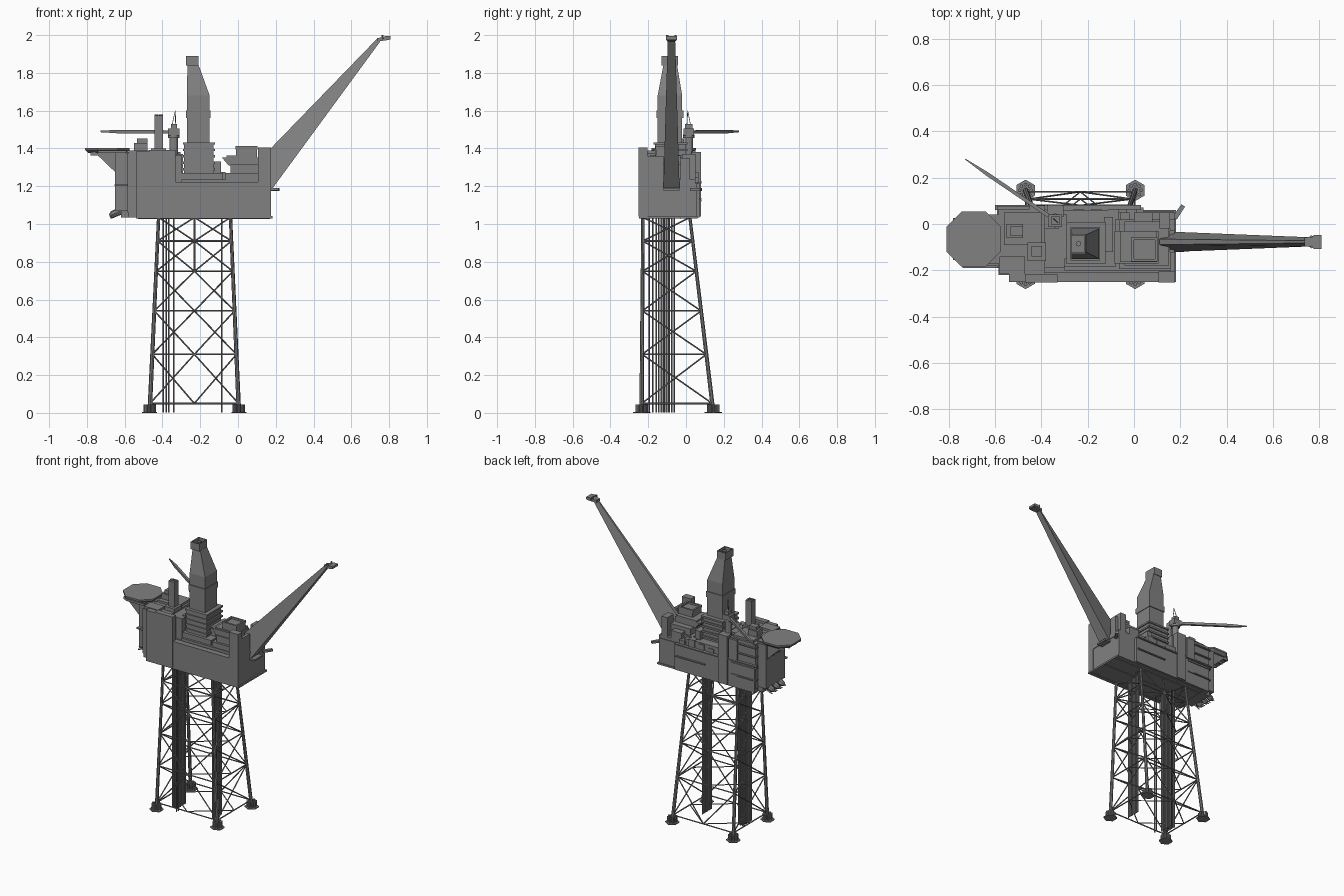
import bpy, bmesh, math
from mathutils import Vector, Matrix

# Dark grey paint shared by all parts
paint = bpy.data.materials.new("dark_grey")
paint.diffuse_color = (.22, .22, .22, 1)


class Part:
    """Collects simple solids into one named mesh object."""
    def __init__(self, name):
        self.name, self.bm = name, bmesh.new()

    def box(self, x0, x1, y0, y1, z0, z1):
        m = Matrix.Translation(((x0 + x1) / 2, (y0 + y1) / 2, (z0 + z1) / 2)) @ \
            Matrix.Diagonal((x1 - x0, y1 - y0, z1 - z0, 1))
        bmesh.ops.create_cube(self.bm, size=1, matrix=m)
        return self

    def tube(self, p, q, r, n=6, r2=None):
        p, q = Vector(p), Vector(q)
        d = q - p
        m = Matrix.Translation((p + q) / 2) @ d.to_track_quat('Z', 'Y').to_matrix().to_4x4()
        bmesh.ops.create_cone(self.bm, cap_ends=True, segments=n, radius1=r,
                              radius2=r if r2 is None else r2, depth=d.length, matrix=m)
        return self

    def loft(self, *rings):
        vs = [[self.bm.verts.new(c) for c in ring] for ring in rings]
        n = len(vs[0])
        for a, b in zip(vs, vs[1:]):
            for i in range(n):
                self.bm.faces.new((a[i], a[(i + 1) % n], b[(i + 1) % n], b[i]))
        self.bm.faces.new(vs[0][::-1])
        self.bm.faces.new(vs[-1])
        return self

    def done(self):
        bmesh.ops.recalc_face_normals(self.bm, faces=self.bm.faces[:])
        me = bpy.data.meshes.new(self.name)
        self.bm.to_mesh(me)
        self.bm.free()
        me.materials.append(paint)
        bpy.context.collection.objects.link(bpy.data.objects.new(self.name, me))


def rect(x0, x1, y0, y1, z):
    return [(x0, y0, z), (x1, y0, z), (x1, y1, z), (x0, y1, z)]


# Jacket legs: bottom and top points, in order around the plan
FEET = [(-.468, -.235), (.005, -.235), (.005, .145), (-.468, .145)]
TOPS = [(-.42, -.228), (-.04, -.228), (-.04, .02), (-.42, .02)]


def leg(i, z):
    t = z / 1.04
    return Vector((FEET[i][0] * (1 - t) + TOPS[i][0] * t,
                   FEET[i][1] * (1 - t) + TOPS[i][1] * t, z))


legs, braces, feet = Part("jacket_legs"), Part("jacket_braces"), Part("pile_feet")
levels = [.05, .31, .54, .75, .91, 1.035]
for i in range(4):
    j = (i + 1) % 4
    legs.tube(leg(i, 0), leg(i, 1.04), .012, 8, .009)
    for k, z in enumerate(levels):
        braces.tube(leg(i, z), leg(j, z), .0045)
        if k < 5:
            z2 = levels[k + 1]
            if i % 2:  # crossed braces on the sides
                braces.tube(leg(i, z), leg(j, z2), .004)
                braces.tube(leg(j, z), leg(i, z2), .004)
            else:      # alternating chevrons on front and back
                lo, hi = (z, z2) if (k + i // 2) % 2 == 0 else (z2, z)
                apex = (leg(i, hi) + leg(j, hi)) / 2
                braces.tube(leg(i, lo), apex, .004)
                braces.tube(leg(j, lo), apex, .004)
        # plan bracing diamond
        a = (leg(i, z) + leg(j, z)) / 2
        b = (leg(j, z) + leg((j + 1) % 4, z)) / 2
        braces.tube(a, b, .0035)
    # pile sleeves on a mud mat
    c = leg(i, 0)
    feet.tube(c, c + Vector((0, 0, .006)), .046, 6)
    for k in range(8):
        a = k * math.pi / 4
        o = c + Vector((.025 * math.cos(a), .025 * math.sin(a), 0))
        feet.tube(o, o + Vector((0, 0, .045)), .008, 8)
for i in (0, 2):
    j = i + 1
    braces.tube((leg(i, .75) + leg(j, .75)) / 2, (leg(i, 1.035) + leg(j, 1.035)) / 2, .005)
legs.done(); braces.done(); feet.done()

# Conductor pipes and risers
cond = Part("conductor_pipes")
for x in (-.395, -.381, -.366, -.085):
    for k in range(8):
        y = -.157 + k * .0135
        cond.tube((x, y, .003), (x, y, 1.04), .0045, 6)
for y in (-.195, -.176):
    cond.tube((-.34, y, .003), (-.34, y, 1.04), .004)
cond.done()

# Main deck box with edge flanges and underside beams
deck = Part("main_deck")
deck.box(-.58, .172, -.22, .055, 1.035, 1.215)
deck.box(-.58, .04, .05, .072, 1.035, 1.215)
deck.box(-.54, .182, -.25, .06, 1.03, 1.042)
deck.box(-.54, .172, -.25, -.21, 1.04, 1.222)
deck.box(-.30, .175, -.20, .05, 1.2, 1.235)
for y in (-.228, -.09, .02):
    deck.box(-.53, .17, y - .008, y + .008, 1.026, 1.035)
deck.done()

# Tall wind walls on the front
walls = Part("wind_walls")
walls.box(-.54, -.33, -.25, -.215, 1.04, 1.385)
walls.box(-.47, -.33, -.252, -.215, 1.04, 1.392)
walls.box(.105, .176, -.252, -.205, 1.04, 1.405)
walls.box(.155, .176, -.21, -.12, 1.2, 1.36)
walls.box(.155, .176, -.03, .02, 1.2, 1.35)
walls.done()

# Accommodation block with stepped roof
acc = Part("accommodation_block")
acc.box(-.585, -.385, -.22, .065, 1.06, 1.375)
acc.box(-.39, -.30, -.19, -.02, 1.2, 1.365)
acc.box(-.58, -.47, -.215, -.14, 1.37, 1.39)
acc.box(-.56, -.40, -.09, .05, 1.37, 1.39)
acc.box(-.55, -.48, -.06, .0, 1.385, 1.43)
acc.box(-.535, -.48, -.05, -.01, 1.43, 1.452)
acc.box(-.46, -.38, -.16, -.08, 1.37, 1.40)
acc.box(-.45, -.385, .03, .08, 1.22, 1.37)
for z in (1.12, 1.2, 1.28, 1.345):
    acc.box(-.592, -.40, -.12, .078, z, z + .007)
acc.box(-.65, -.58, -.17, .04, 1.07, 1.375)
acc.box(-.655, -.58, -.19, -.17, 1.2, 1.21)
acc.done()

# Exhaust stack
stack = Part("exhaust_stack")
stack.box(-.443, -.396, -.14, -.095, 1.38, 1.575)
for x in (-.432, -.407):
    stack.tube((x, -.117, 1.57), (x, -.117, 1.58), .01, 8)
stack.done()

# Octagonal helicopter deck with brackets
heli = Part("helideck")


def octagon(h, z):
    c = h * .45
    return [(-.692 + a, -.065 + b, z) for a, b in
            ((-h, -c), (-c, -h), (c, -h), (h, -c), (h, c), (c, h), (-c, h), (-h, c))]


heli.loft(octagon(.10, 1.375), octagon(.118, 1.392), octagon(.118, 1.403))
for y in (-.15, -.095, -.035, .02):
    heli.loft([(-.645, y - .006, 1.27), (-.645, y - .006, 1.385), (-.765, y - .006, 1.385)],
              [(-.645, y + .006, 1.27), (-.645, y + .006, 1.385), (-.765, y + .006, 1.385)])
    heli.box(-.78, -.57, y - .005, y + .005, 1.362, 1.38)
heli.box(-.74, -.59, -.19, -.178, 1.375, 1.39)
heli.done()

# Free-fall lifeboats on sloped ramps
boats = Part("lifeboats")
for y in (-.12, -.065, -.01):
    boats.tube((-.665, y, 1.05), (-.59, y, 1.085), .019, 8)
    boats.tube((-.68, y, 1.043), (-.665, y, 1.05), .008, 8, .019)
    for s in (-.02, .02):
        boats.tube((-.675, y + s, 1.032), (-.58, y + s, 1.07), .005, 4)
boats.box(-.62, -.575, -.15, .03, 1.035, 1.08)
boats.done()

# Drilling substructure with stacked ledges
sub = Part("drill_substructure")
sub.box(-.285, -.13, -.165, .0, 1.2, 1.43)
for k in range(6):
    z = 1.25 + k * .034
    sub.box(-.292, -.122, -.172, .008, z, z + .012)
sub.box(-.31, -.08, -.185, .06, 1.22, 1.27)
sub.box(-.325, -.29, -.15, .04, 1.22, 1.37)
sub.box(-.13, -.09, -.12, .03, 1.26, 1.33)
sub.done()

# Derrick tower with open-topped crown
der = Part("derrick")
der.loft(rect(-.27, -.15, -.15, -.02, 1.42), rect(-.27, -.15, -.15, -.02, 1.68),
         rect(-.268, -.208, -.12, -.047, 1.84))
der.box(-.274, -.146, -.157, -.014, 1.56, 1.6)
der.box(-.276, -.209, -.13, -.043, 1.838, 1.85)
for x0, x1, y0, y1 in ((-.276, -.27, -.13, -.043), (-.215, -.209, -.13, -.043),
                       (-.27, -.215, -.13, -.124), (-.27, -.215, -.049, -.043)):
    der.box(x0, x1, y0, y1, 1.848, 1.89)
der.tube((-.24, -.085, 1.85), (-.24, -.085, 1.885), .012, 8)
der.done()

# Process module on the right
mod = Part("process_module")
mod.box(-.065, .155, -.195, .02, 1.22, 1.27)
mod.box(-.04, .15, -.18, .01, 1.26, 1.315)
mod.loft(rect(-.05, .105, -.17, -.03, 1.31), rect(-.085, .105, -.17, -.03, 1.352))
mod.box(-.06, .10, -.165, -.03, 1.35, 1.362)
mod.box(-.01, .10, -.16, -.06, 1.36, 1.40)
for x0, x1, y0, y1 in ((-.012, 0, -.162, -.058), (.09, .102, -.162, -.058),
                       (0, .09, -.162, -.15), (0, .09, -.07, -.058)):
    mod.box(x0, x1, y0, y1, 1.395, 1.412)
mod.box(.11, .155, -.02, .05, 1.22, 1.37)
mod.box(.0, .08, .0, .05, 1.22, 1.29)
mod.box(-.06, -.02, -.01, .05, 1.22, 1.26)
mod.done()

# Rear walkways and equipment
rear = Part("rear_walkways")
for x0, x1, z in ((-.6, -.37, 1.22), (-.31, .03, 1.215), (-.2, .03, 1.13), (-.57, -.45, 1.12)):
    rear.box(x0, x1, .06, .082, z, z + .008)
for k in range(4):
    x = -.26 + k * .075
    rear.box(x, x + .045, .02, .065, 1.22, 1.25 + .012 * (k % 3))
rear.loft([(.165, .03, 1.175), (.205, .085, 1.175), (.22, .075, 1.175), (.185, .02, 1.175)],
          [(.165, .03, 1.19), (.205, .085, 1.19), (.22, .075, 1.19), (.185, .02, 1.19)])
rear.done()

# Pedestal crane with slender boom
crane = Part("crane")
cx, cy = -.34, .015
crane.tube((cx, cy, 1.2), (cx, cy, 1.46), .022, 12)
crane.box(-.375, -.305, .03, .08, 1.04, 1.38)
crane.tube((cx, cy, 1.455), (cx, cy, 1.475), .03, 12)
crane.box(-.37, -.31, -.012, .042, 1.468, 1.505)
crane.box(-.355, -.322, -.005, .035, 1.505, 1.53)
for s in (-.01, .01):
    crane.tube((cx + s, cy - s, 1.52), (cx + .008, cy - .006, 1.6), .002, 4)
a, b = Vector((-.36, .03, 1.487)), Vector((-.728, .28, 1.49))
side = Vector((.25, .368, 0)).normalized()
up = Vector((0, 0, 1))


def section(c, w, h):
    return [c - side * w - up * h, c + side * w - up * h, c + side * w + up * h, c - side * w + up * h]


crane.loft(section(a, .008, .009), section(a.lerp(b, .75), .008, .009), section(b, .002, .004))
crane.done()

# Flare boom, triangular section tapering to the tip
flare = Part("flare_boom")
fy = -.077
flare.loft([(.18, fy - .043, 1.185), (.18, fy + .043, 1.185), (.11, fy + .012, 1.335), (.11, fy - .012, 1.335)],
           [(.752, fy - .02, 1.965), (.752, fy + .02, 1.965), (.74, fy + .005, 1.985), (.74, fy - .005, 1.985)])
flare.box(.165, .215, -.12, -.035, 1.178, 1.19)
flare.done()
tip = Part("flare_tip")
tip.loft([(.735, fy - .018, 1.965), (.80, fy - .03, 1.975), (.80, fy + .03, 1.975), (.735, fy + .018, 1.965)],
         [(.735, fy - .018, 1.985), (.805, fy - .03, 1.99), (.805, fy + .03, 1.99), (.735, fy + .018, 1.985)])
for s in (-.022, .022):
    tip.tube((.765, fy + s, 1.98), (.765, fy + s, 2.0), .006, 6)
tip.box(.775, .808, fy - .03, fy + .03, 1.978, 1.994)
tip.done()
